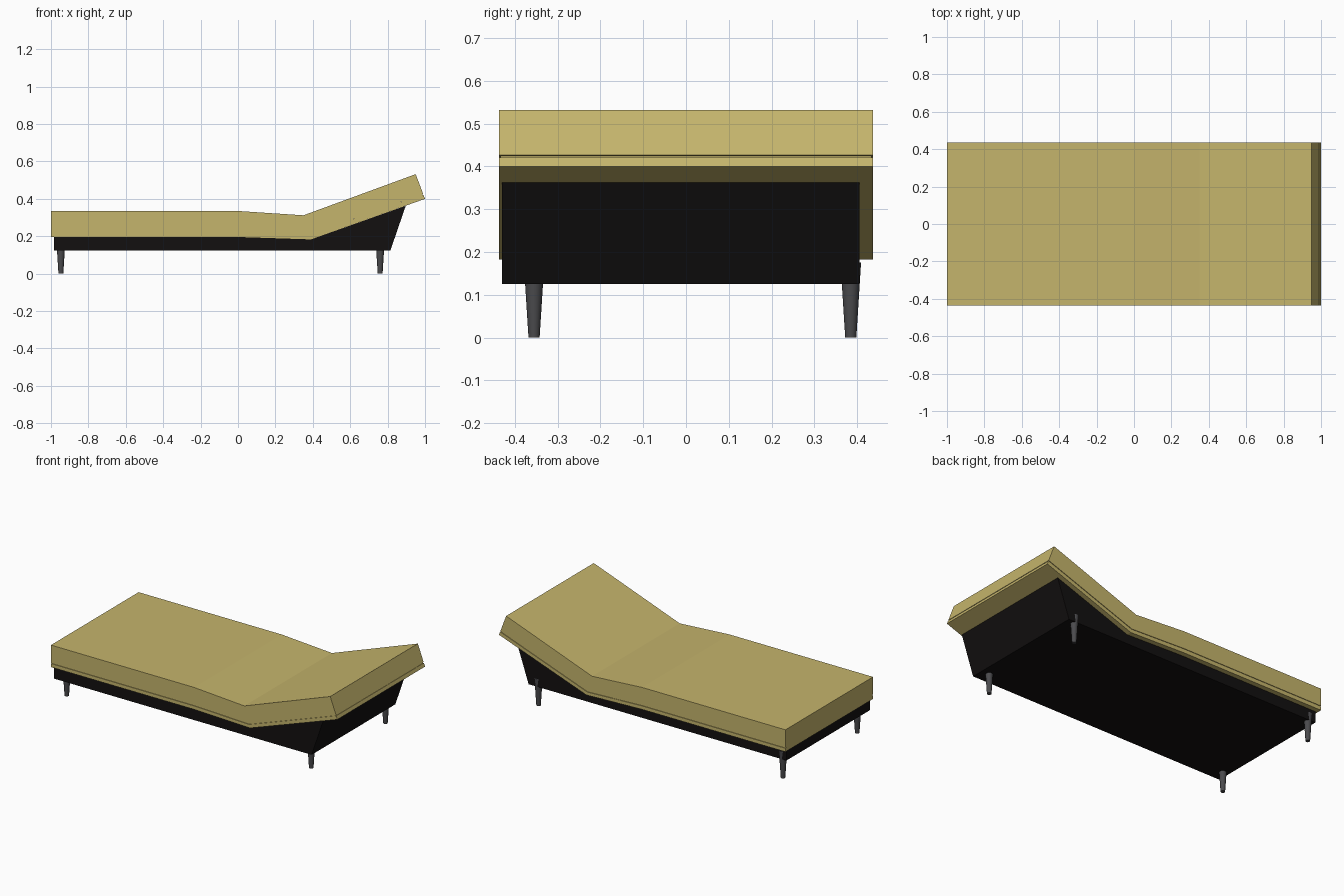
import bpy, bmesh
from mathutils import Matrix

if "Cube" in bpy.data.objects:
    bpy.data.objects.remove(bpy.data.objects["Cube"])


def material(name, rgb):
    m = bpy.data.materials.new(name)
    m.diffuse_color = (*rgb, 1)
    m.use_nodes = True
    m.node_tree.nodes["Principled BSDF"].inputs["Base Color"].default_value = m.diffuse_color
    return m


fabric = material("gold fabric", (0.56, 0.46, 0.15))
black = material("black base", (0.006, 0.005, 0.005))
metal = material("dark metal", (0.07, 0.07, 0.075))


def make_object(name, bm, mat):
    bmesh.ops.recalc_face_normals(bm, faces=bm.faces)
    me = bpy.data.meshes.new(name)
    bm.to_mesh(me)
    bm.free()
    me.materials.append(mat)
    ob = bpy.data.objects.new(name, me)
    bpy.context.collection.objects.link(ob)
    return ob


def extrude_profile(name, profile, y0, y1, mat):
    bm = bmesh.new()
    face = bm.faces.new([bm.verts.new((x, y0, z)) for x, z in profile])
    new = bmesh.ops.extrude_face_region(bm, geom=[face])["geom"]
    bmesh.ops.translate(bm, vec=(0, y1 - y0, 0),
                        verts=[v for v in new if isinstance(v, bmesh.types.BMVert)])
    return make_object(name, bm, mat)


# Mattress: bent layers between an upper and a lower line, with a seam groove
upper = [(-1, .335), (0, .335), (.35, .312), (.95, .532)]
lower = [(-1, .196), (0, .196), (.39, .183), (1, .40)]


def layer(name, t0, t1, inset):
    def line(t):
        pts = [(a + (c - a) * t, b + (d - b) * t)
               for (a, b), (c, d) in zip(upper, lower)]
        x, z = pts[-1]
        pts[-1] = (x - inset, z - inset * .36)
        return pts
    extrude_profile(name, line(t0) + line(t1)[::-1],
                    -.437 + inset, .437 - inset, fabric)


layer("mattress", 0, .80, 0)
layer("mattress_seam", .80, .84, .004)
layer("mattress_bottom_board", .84, 1, 0)

# Base: black box rising under the headrest
extrude_profile("base", [(-.985, .125), (.815, .125), (.897, .363),
                         (.39, .183), (0, .196), (-.985, .196)],
                -.43, .405, black)

# Legs: tapered round feet
for xn, x in (("foot", -.947), ("head", .76)):
    for yn, y in (("front", -.355), ("back", .385)):
        bm = bmesh.new()
        bmesh.ops.create_cone(bm, cap_ends=True, segments=24, radius1=.013,
                              radius2=.024, depth=.175,
                              matrix=Matrix.Translation((x, y, .0875)))
        leg = make_object(f"{yn}_{xn}_leg", bm, metal)
        for p in leg.data.polygons:
            p.use_smooth = len(p.vertices) == 4
